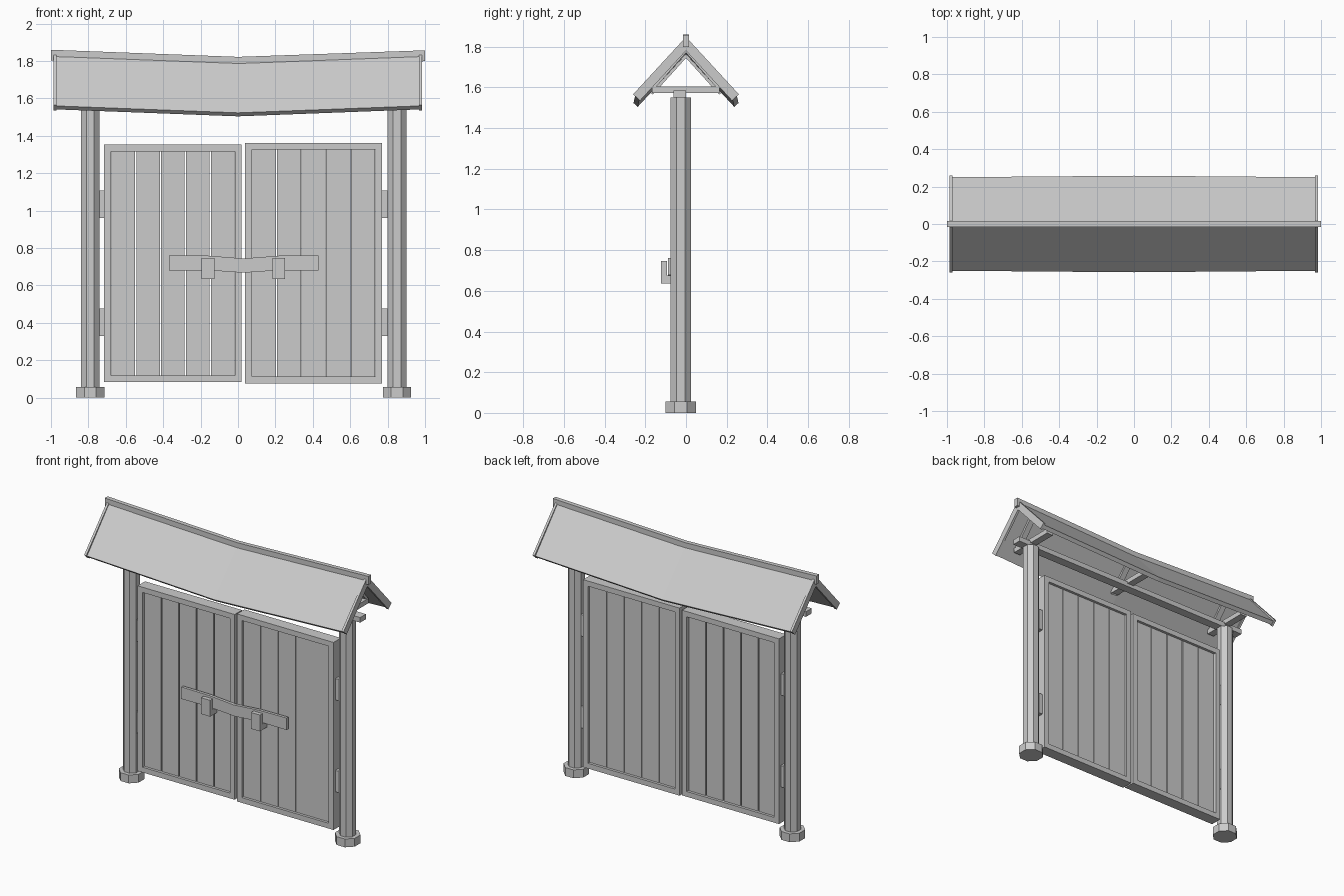
import bpy, bmesh, math
from mathutils import Vector

if "Cube" in bpy.data.objects:
    bpy.data.objects.remove(bpy.data.objects["Cube"], do_unlink=True)

# One plain grey for the whole gate
grey = bpy.data.materials.new("plain_grey")
grey.use_nodes = True
grey.diffuse_color = (0.6, 0.6, 0.6, 1)
grey.node_tree.nodes["Principled BSDF"].inputs["Base Color"].default_value = grey.diffuse_color


def finish(name, bm):
    bmesh.ops.recalc_face_normals(bm, faces=bm.faces)
    mesh = bpy.data.meshes.new(name)
    bm.to_mesh(mesh)
    bm.free()
    mesh.materials.append(grey)
    obj = bpy.data.objects.new(name, mesh)
    bpy.context.collection.objects.link(obj)
    return obj


def loft(name, rings):
    """Join matching rings of points into a capped solid."""
    bm = bmesh.new()
    loops = [[bm.verts.new(p) for p in ring] for ring in rings]
    for a, b in zip(loops, loops[1:]):
        for i in range(len(a)):
            j = (i + 1) % len(a)
            bm.faces.new((a[i], a[j], b[j], b[i]))
    bm.faces.new(loops[0])
    bm.faces.new(loops[-1])
    return finish(name, bm)


def box(name, x0, x1, y0, y1, z0, z1):
    return loft(name, [[(x, y0, z0), (x, y1, z0), (x, y1, z1), (x, y0, z1)]
                       for x in (x0, x1)])


def octagon(name, x, y, radius, z0, z1):
    r = radius / math.cos(math.pi / 8)
    angles = [math.pi / 8 + i * math.pi / 4 for i in range(8)]
    return loft(name, [[(x + r * math.cos(a), y + r * math.sin(a), z) for a in angles]
                       for z in (z0, z1)])


def slope_ring(x, side, apex, eave_y, eave_z, thick):
    """Cross-section of one sloping board, cut square at the eave."""
    run = Vector((eave_y, eave_z - apex)).normalized()
    inward = Vector((run.y, -run.x)) * thick
    drop = thick / run.x
    return [(x, 0, apex), (x, side * eave_y, eave_z),
            (x, side * (eave_y + inward.x), eave_z + inward.y), (x, 0, apex - drop)]


# Posts on octagonal feet
POSTS = {"right": -0.79, "left": 0.85}
for side, x in POSTS.items():
    octagon(side + "_post", x, -0.025, 0.05, 0.05, 1.55)
    octagon(side + "_post_foot", x, -0.025, 0.075, 0, 0.057)

# Long beam and cross beams with rafters
box("long_beam", -0.91, 0.97, -0.062, 0.0, 1.55, 1.585)
for name, x, apex, ey, ez in (("right", -0.79, 1.795, 0.17, 1.6),
                              ("middle", 0.03, 1.768, 0.175, 1.575),
                              ("left", 0.85, 1.795, 0.17, 1.6)):
    box(name + "_cross_beam", x - 0.025, x + 0.025, -0.168, 0.165, 1.572, 1.605)
    for side, label in ((-1, "front"), (1, "back")):
        loft(f"{name}_{label}_rafter",
             [slope_ring(x + d, side, apex, ey, ez, 0.016) for d in (-0.02, 0.02)])

# Sagging roof panels and end boards
for side, label in ((-1, "front"), (1, "back")):
    loft(label + "_roof_panel", [slope_ring(-0.975, side, 1.84, 0.25, 1.56, 0.028),
                                 slope_ring(0, side, 1.803, 0.258, 1.523, 0.028),
                                 slope_ring(0.972, side, 1.84, 0.25, 1.56, 0.028)])
    for x, end in ((-0.978, "right"), (0.975, "left")):
        loft(f"{end}_{label}_end_board",
             [slope_ring(x + d, side, 1.848, 0.26, 1.566, 0.046) for d in (-0.008, 0.008)])

# Ridge cap
loft("ridge_cap", [[(x, -0.015, z - 0.058), (x, 0.015, z - 0.058),
                    (x, 0.015, z), (x, -0.015, z)]
                   for x, z in ((-1, 1.86), (0, 1.822), (1, 1.857))])


# Plank doors inside frames, hung on hinges
def door(side, x0, x1, z0, z1, gap, hinge0, hinge1):
    w, y0, y1 = 0.036, -0.065, 0.015
    for label, a, b in (("outer", x0, x0 + w), ("inner", x1 - w, x1)):
        box(f"{side}_door_{label}_stile", a, b, y0, y1, z0, z1)
    for label, a, b in (("bottom", z0, z0 + w), ("top", z1 - w, z1)):
        box(f"{side}_door_{label}_rail", x0 + w, x1 - w, y0, y1, a, b)
    step = (x1 - x0 - 2 * w) / 5
    for i in range(5):
        a = x0 + w + i * step
        box(f"{side}_door_plank_{i + 1}", a + gap / 2, a + step - gap / 2,
            y0 + 0.018, y1 - 0.018, z0 + w, z1 - w)
    for label, z in (("lower", 0.33), ("upper", 0.96)):
        box(f"{side}_{label}_hinge", hinge0, hinge1, -0.045, -0.005, z, z + 0.147)


door("right", -0.716, 0.02, 0.083, 1.353, 0.007, -0.75, -0.71)
door("left", 0.038, 0.77, 0.076, 1.362, 0.003, 0.765, 0.808)

# Locking bar resting in two hooks
loft("locking_bar", [[(x, -0.088, z - h), (x, -0.068, z - h), (x, -0.068, z + h), (x, -0.088, z + h)]
                     for x, z, h in ((-0.37, 0.72, 0.041), (-0.16, 0.72, 0.039),
                                     (0.03, 0.706, 0.038), (0.22, 0.72, 0.039),
                                     (0.43, 0.72, 0.041))])
for side, x in (("right", -0.16), ("left", 0.218)):
    box(side + "_hook_plate", x - 0.034, x + 0.034, -0.122, -0.094, 0.635, 0.747)
    box(side + "_hook_shelf", x - 0.034, x + 0.034, -0.094, -0.045, 0.635, 0.675)
